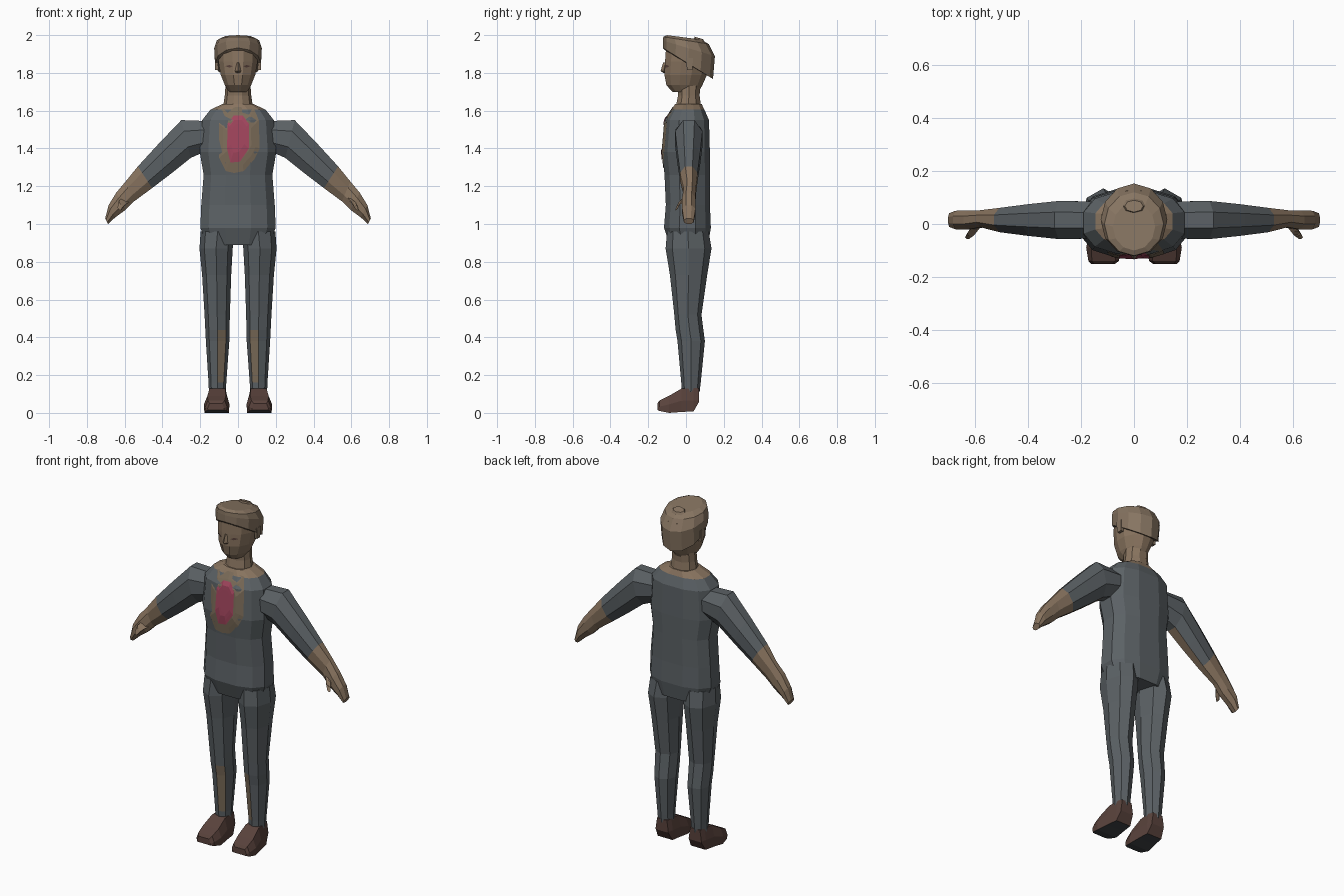
import bpy, bmesh
from math import sin, cos, pi
from mathutils import Vector
from mathutils.bvhtree import BVHTree

cube = bpy.data.objects.get("Cube")
if cube:
    bpy.data.objects.remove(cube)


def material(name, r, g, b):
    m = bpy.data.materials.new(name)
    m.use_nodes = True
    m.diffuse_color = (r, g, b, 1)
    bsdf = m.node_tree.nodes["Principled BSDF"]
    bsdf.inputs["Base Color"].default_value = (r, g, b, 1)
    bsdf.inputs["Roughness"].default_value = 0.9
    return m


CLOTH = material("slate cloth", .105, .12, .13)
SKIN = material("tan skin", .25, .175, .115)
HAIR = material("light brown hair", .24, .175, .12)
TRIM = material("dull tan trim", .2, .15, .1)
RED = material("crimson patch", .36, .06, .11)
SHOE = material("dark brown shoe", .1, .055, .045)
SOLE = material("dark sole", .05, .055, .06)


def finish(name, bm, mats, rule=None):
    bm.normal_update()
    for f in bm.faces:
        if rule:
            f.material_index = rule(f.calc_center_median(), f.normal)
    mesh = bpy.data.meshes.new(name)
    bm.to_mesh(mesh)
    bm.free()
    for m in mats:
        mesh.materials.append(m)
    ob = bpy.data.objects.new(name, mesh)
    bpy.context.collection.objects.link(ob)
    return ob


def ring(center, u, v, n, phase=0, power=1):
    """Closed section; power below one makes it squarer."""
    def soft(t):
        return abs(t) ** power * (1 if t > 0 else -1)
    c, u, v = Vector(center), Vector(u), Vector(v)
    angles = [2 * pi * i / n + phase for i in range(n)]
    return [c + u * soft(cos(a)) + v * soft(sin(a)) for a in angles]


def level(x, y0, y1, z, rx, n, tilt=0, phase=0, power=1):
    """Section from front y0 to back y1, with an optional slope."""
    ry = (y1 - y0) / 2
    return ring((x, (y0 + y1) / 2, z), (rx, 0, 0), (0, ry, ry * tilt), n, phase, power)


def loft(name, rings, mats, rule=None):
    bm = bmesh.new()
    rows = [[bm.verts.new(p) for p in r] for r in rings]
    n = len(rows[0])
    for a, b in zip(rows, rows[1:]):
        for i in range(n):
            j = (i + 1) % n
            bm.faces.new((a[i], a[j], b[j], b[i]))
    bm.faces.new(rows[0])
    bm.faces.new(rows[-1])
    bmesh.ops.recalc_face_normals(bm, faces=bm.faces)
    return finish(name, bm, mats, rule)


def decal(name, target, outline, mat, lift):
    """Thin painted sheet laid on the front of another part."""
    mesh = target.data
    tree = BVHTree.FromPolygons([v.co for v in mesh.vertices],
                                [p.vertices for p in mesh.polygons])

    def lay(x, z):
        hit = tree.ray_cast(Vector((x, -1, z)), Vector((0, 1, 0)))[0]
        return Vector((x, hit.y - lift, z))
    bm = bmesh.new()
    cx = sum(p[0] for p in outline) / len(outline)
    cz = sum(p[1] for p in outline) / len(outline)
    n = len(outline)
    rows = [[bm.verts.new(lay(cx + (x - cx) * s, cz + (z - cz) * s)) for x, z in outline]
            for s in (1, .8, .6, .4, .2)]
    for a, b in zip(rows, rows[1:]):
        for i in range(n):
            j = (i + 1) % n
            bm.faces.new((a[i], a[j], b[j], b[i]))
    bm.faces.new(rows[-1])
    bm.normal_update()
    bmesh.ops.reverse_faces(bm, faces=[f for f in bm.faces if f.normal.y > 0])
    return finish(name, bm, [mat])


# Torso with a bare yoke around the neck
torso = loft("torso", [
    level(0, y0, y1, z, rx, 12, phase=pi / 12, power=.8) for y0, y1, z, rx in (
        (-.09, .12, .89, .17), (-.12, .135, .98, .205), (-.11, .13, 1.1, .2),
        (-.117, .13, 1.26, .187), (-.13, .13, 1.38, .208), (-.115, .125, 1.55, .195),
        (-.08, .1, 1.605, .15), (-.06, .085, 1.635, .085))],
    [CLOTH, SKIN], lambda c, n: int(c.z > 1.6))

# Chest emblem: tan surround and crimson centre
decal("chest_surround", torso, [
    (-.1, 1.53), (-.1, 1.35), (-.065, 1.28), (-.02, 1.27), (.03, 1.28), (.085, 1.34),
    (.115, 1.4), (.11, 1.55), (.085, 1.61), (0, 1.62), (-.085, 1.61)], TRIM, .003)
decal("chest_patch", torso, [
    (-.055, 1.53), (-.058, 1.4), (-.04, 1.325), (.01, 1.33), (.058, 1.4),
    (.058, 1.53), (.025, 1.575), (-.022, 1.575)], RED, .006)

# Neck and head
loft("neck", [level(0, -.06, .085, 1.61, .08, 10), level(0, -.045, .075, 1.68, .07, 10),
              level(0, -.05, .08, 1.75, .065, 10)], [SKIN])
head = loft("head", [
    level(0, y0, y1, z, rx, 12, phase=pi / 12) for y0, y1, z, rx in (
        (-.075, .07, 1.7, .05), (-.107, .09, 1.735, .072), (-.118, .115, 1.79, .095),
        (-.115, .13, 1.86, .108), (-.11, .13, 1.93, .108))], [SKIN])
loft("nose", [level(0, -.12, -.1, 1.855, .006, 4), level(0, -.135, -.1, 1.81, .016, 4),
              level(0, -.12, -.1, 1.8, .012, 4)], [SKIN])

# Hair cap, sloping down to the nape, and its crown tuft
loft("hair", [
    level(0, -.112, .125, 1.85, .106, 12, -.6),
    level(0, -.122, .143, 1.85, .122, 12, -.62),
    level(0, -.122, .153, 1.93, .126, 12, -.3),
    level(0, -.12, .12, 1.972, .112, 12, -.16),
    level(0, -.1, .08, 1.988, .08, 12, -.13)], [HAIR])
loft("crown_tuft", [level(0, .04, .105, 1.96, .055, 8, -.3),
                    level(0, .045, .09, 1.985, .035, 8, -.3)], [HAIR])

for side, s in (("left", 1), ("right", -1)):
    # Eyes, sideburns
    decal(side + "_eye", head, [(s * .028, 1.835), (s * .045, 1.842), (s * .068, 1.836),
                                (s * .045, 1.828)], SHOE, .003)
    loft(side + "_sideburn", [level(s * .112, .0, .04, 1.815, .012, 4, phase=pi / 4),
                              level(s * .115, -.01, .045, 1.88, .012, 4, phase=pi / 4)], [HAIR])

    # Arm sections given by top point, bottom point and half depth
    def arm_ring(tx, tz, bx, bz, depth, y=.015):
        top, low = Vector((s * tx, y, tz)), Vector((s * bx, y, bz))
        k = 1 / cos(pi / 8)
        return ring((top + low) / 2, (top - low) / 2 * k, (0, depth * k, 0), 8, pi / 8)

    cuff = arm_ring(.53, 1.305, .455, 1.19, .046)
    loft(side + "_sleeve", [
        arm_ring(.16, 1.545, .16, 1.39, .07), arm_ring(.3, 1.55, .25, 1.35, .072),
        arm_ring(.42, 1.425, .35, 1.27, .06), cuff],
        [CLOTH, SKIN], lambda c, n: int(n.z < -.6 and abs(c.x) > .22))
    loft(side + "_forearm_and_hand", [
        cuff, arm_ring(.595, 1.225, .55, 1.12, .032, .02),
        arm_ring(.645, 1.165, .595, 1.075, .036, .015),
        arm_ring(.685, 1.1, .65, 1.035, .035, .015),
        arm_ring(.703, 1.03, .688, 1.0, .026, .015)], [SKIN])
    loft(side + "_thumb", [
        ring((s * .595, -.008, 1.13), (.018, 0, -.014), (0, .012, .014), 6),
        ring((s * .615, -.036, 1.11), (.016, 0, -.01), (0, .01, .012), 6),
        ring((s * .628, -.05, 1.08), (.01, 0, -.006), (0, .007, .006), 6)], [SKIN])

    # Trouser leg with a tan panel on the inner shin
    def leg_rule(c, n):
        return int(.15 < c.z < .45 and n.y < -.5 and n.x * s < -.1)

    loft(side + "_leg", [
        level(s * x, y0, y1, z, rx, 8) for x, y0, y1, z, rx in (
            (.108, -.1, .12, .96, .09), (.116, -.108, .135, .87, .088),
            (.113, -.085, .112, .73, .077), (.11, -.062, .082, .52, .067),
            (.109, -.055, .092, .44, .064), (.108, -.045, .1, .38, .062),
            (.109, -.025, .078, .16, .047), (.109, -.022, .072, .11, .045))],
        [CLOTH, TRIM], leg_rule)

    # Shoe as a lengthwise loft from heel to toe
    def shoe_ring(y, x, half, low, high, top):
        pts = ((-half, low), (half, low), (half * 1.04, high * .5), (half * top, high),
               (-half * top, high), (-half * 1.04, high * .5))
        return [Vector((s * (x + px), y, pz)) for px, pz in pts]

    loft(side + "_shoe", [
        shoe_ring(.07, .108, .04, .06, .13, .8), shoe_ring(.04, .108, .048, .008, .132, .85),
        shoe_ring(-.025, .11, .056, .005, .128, .75), shoe_ring(-.09, .113, .065, 0, .09, .75),
        shoe_ring(-.14, .115, .055, .01, .066, .8), shoe_ring(-.152, .117, .042, .015, .05, .8)],
        [SHOE, SOLE], lambda c, n: int(n.z < -.7))
